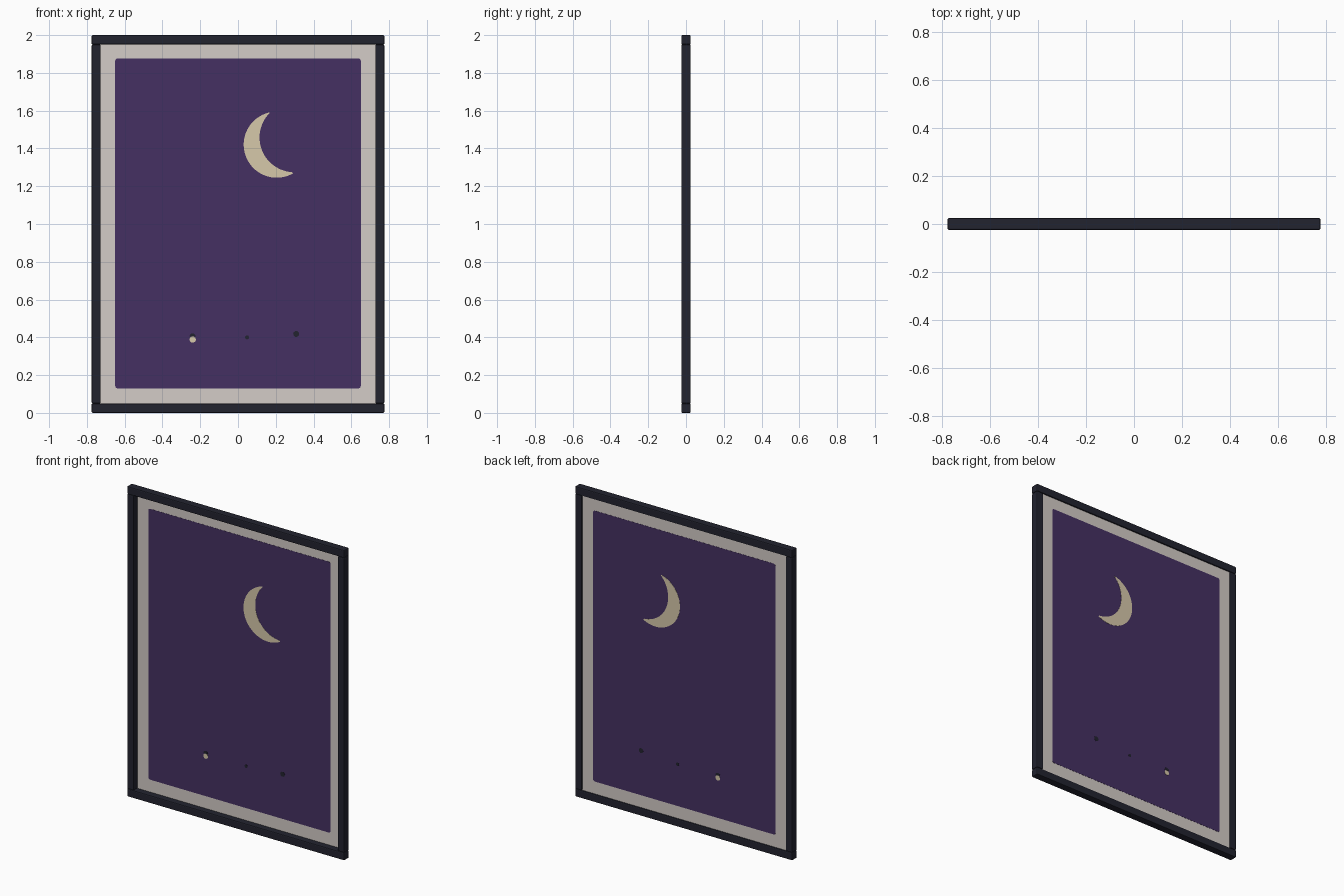
import bpy, bmesh, math

if "Cube" in bpy.data.objects:
    bpy.data.objects.remove(bpy.data.objects["Cube"])


def srgb(r, g, b):
    return [((c / 255 + 0.055) / 1.055) ** 2.4 if c > 10 else c / 3294 for c in (r, g, b)] + [1.0]


def material(name, rgb):
    m = bpy.data.materials.new(name)
    m.diffuse_color = srgb(*rgb)
    m.use_nodes = True
    m.node_tree.nodes["Principled BSDF"].inputs["Base Color"].default_value = m.diffuse_color
    return m


FRAME = material("dark_frame", (34, 35, 47))
BORDER = material("pale_border", (212, 204, 199))
PURPLE = material("night_purple", (69, 48, 98))
MOON = material("moon_cream", (214, 200, 170))
PANEL_Y = 0.016


def finish(bm, name, mat):
    bmesh.ops.recalc_face_normals(bm, faces=bm.faces[:])
    me = bpy.data.meshes.new(name)
    bm.to_mesh(me)
    bm.free()
    me.materials.append(mat)
    ob = bpy.data.objects.new(name, me)
    bpy.context.collection.objects.link(ob)
    return ob


def bar(name, x0, x1, z0, z1):
    """Frame bar with slightly eased edges."""
    bm = bmesh.new()
    bmesh.ops.create_cube(bm, size=1)
    for v in bm.verts:
        v.co = ((x0 + x1) / 2 + v.co.x * (x1 - x0), v.co.y * 0.05,
                (z0 + z1) / 2 + v.co.z * (z1 - z0))
    bmesh.ops.bevel(bm, geom=bm.edges[:], offset=0.006, segments=2,
                    profile=0.5, affect='EDGES')
    finish(bm, name, FRAME)


def plate(name, pts, thick, mat):
    """Thin flat plate from an (x, z) outline, visible front and back."""
    bm = bmesh.new()
    f = bm.faces.new([bm.verts.new((x, PANEL_Y - thick / 2, z)) for x, z in pts])
    ext = bmesh.ops.extrude_face_region(bm, geom=[f])
    for v in ext["geom"]:
        if isinstance(v, bmesh.types.BMVert):
            v.co.y += thick
    finish(bm, name, mat)


def arc(cx, cz, r, a0, a1, n):
    return [(cx + r * math.cos(math.radians(a0 + (a1 - a0) * i / n)),
             cz + r * math.sin(math.radians(a0 + (a1 - a0) * i / n))) for i in range(n + 1)]


def rounded_rect(x, z0, z1, r):
    return (arc(x - r, z1 - r, r, 0, 90, 3) + arc(-x + r, z1 - r, r, 90, 180, 3)
            + arc(-x + r, z0 + r, r, 180, 270, 3) + arc(x - r, z0 + r, r, 270, 360, 3))


# Frame: full-width rails with the stiles between them
bar("top_rail", -0.775, 0.775, 1.95, 2.0)
bar("bottom_rail", -0.775, 0.775, 0.0, 0.05)
bar("left_stile", -0.775, -0.727, 0.05, 1.95)
bar("right_stile", 0.727, 0.775, 0.05, 1.95)

# Picture panel: pale border with purple night field
plate("border_panel", [(-0.735, 0.04), (0.735, 0.04), (0.735, 1.96), (-0.735, 1.96)],
      0.002, BORDER)
plate("night_field", rounded_rect(0.65, 0.13, 1.876, 0.012), 0.004, PURPLE)

# Crescent moon
plate("crescent_moon", arc(0.205, 1.42, 0.175, 103, 300, 40)
      + arc(0.298, 1.458, 0.184, 266, 136, 28), 0.006, MOON)

# Small marks near the bottom
plate("pale_mark", arc(-0.24, 0.388, 0.017, 0, 350, 10), 0.006, MOON)
plate("pale_mark_cap", arc(-0.24, 0.404, 0.017, 0, 180, 6), 0.007, FRAME)
plate("middle_mark", arc(0.048, 0.4, 0.011, 0, 315, 7), 0.006, FRAME)
plate("right_mark", arc(0.308, 0.418, 0.016, 0, 324, 9), 0.006, FRAME)
